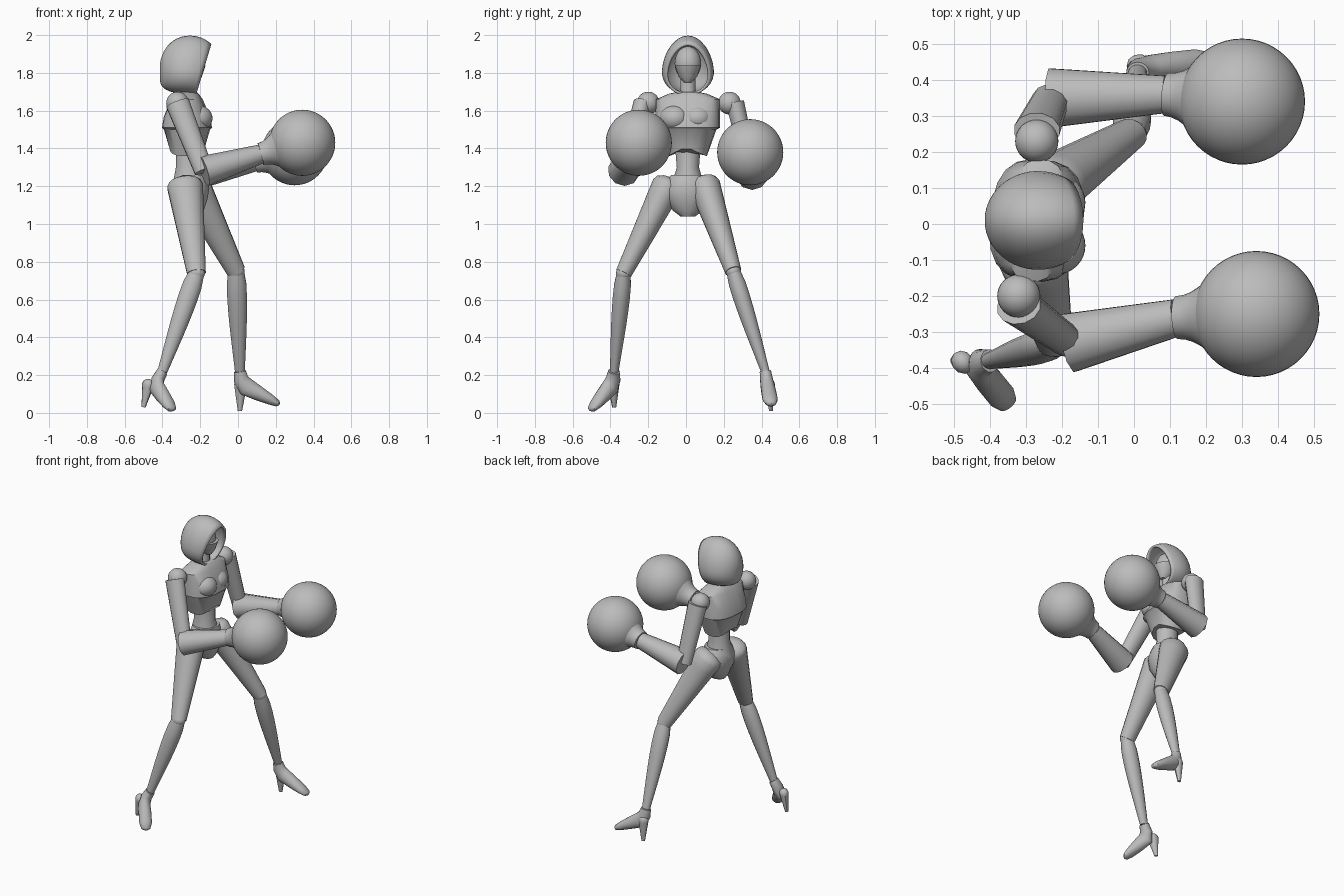
import bpy, bmesh, math
from mathutils import Vector

cube = bpy.data.objects.get("Cube")
if cube:
    bpy.data.objects.remove(cube)

shade = (0.5, 0.5, 0.5, 1)
grey = bpy.data.materials.new("plain_grey")
grey.use_nodes = True
grey.diffuse_color = shade
grey.node_tree.nodes["Principled BSDF"].inputs["Base Color"].default_value = shade
FORWARD, UP = Vector((1, 0, 0)), Vector((0, 0, 1))


def finish(name, bm, angle=40):
    bmesh.ops.recalc_face_normals(bm, faces=bm.faces)
    mesh = bpy.data.meshes.new(name)
    bm.to_mesh(mesh)
    bm.free()
    mesh.materials.append(grey)
    ob = bpy.data.objects.new(name, mesh)
    bpy.context.collection.objects.link(ob)
    bpy.ops.object.select_all(action='DESELECT')
    ob.select_set(True)
    bpy.context.view_layer.objects.active = ob
    bpy.ops.object.shade_smooth_by_angle(angle=math.radians(angle))
    return ob


def skin(bm, rings, open_end=False):
    for ring, following in zip(rings, rings[1:]):
        for i in range(len(ring)):
            j = (i + 1) % len(ring)
            bm.faces.new((ring[i], ring[j], following[j], following[i]))
    bm.faces.new(rings[0][::-1])
    if not open_end:
        bm.faces.new(rings[-1])


def rounded(value, power):
    return math.copysign(abs(value) ** power, value)


def loft(name, stations, hint=FORWARD, sides=16, power=1, notch=0):
    """Skin sections of (centre, side radius, depth radius) along a path."""
    bm = bmesh.new()
    centres = [Vector(station[0]) for station in stations]
    last = len(centres) - 1
    rings = []
    for k, (_, wide, deep) in enumerate(stations):
        along = (centres[min(k + 1, last)] - centres[max(k - 1, 0)]).normalized()
        across = along.cross(hint).normalized()
        front = across.cross(along)
        ring = []
        for i in range(sides):
            angle = math.tau * (i + 0.5) / sides
            u, v = rounded(math.cos(angle), power), rounded(math.sin(angle), power)
            point = centres[k] + across * wide * u + front * deep * v
            if k == 0:
                point += UP * notch * (1 - abs(u))
            ring.append(bm.verts.new(point))
        rings.append(ring)
    skin(bm, rings)
    return finish(name, bm)


def column(name, x, rows, hint=FORWARD, **options):
    """Upright loft from rows of (height, half width, half depth)."""
    return loft(name, [((x, 0.01, z), wide, deep) for z, wide, deep in rows], hint, **options)


def limb(name, start, end, thick, thin, bulge=0, flat=1.15, dome=0, hint=FORWARD, sides=16, steps=8):
    """Straight tapering limb with a muscle bulge and an optional domed start."""
    stations = []
    if dome:
        back = (start - end).normalized() * dome
        for t in (0.98, 0.85, 0.5):
            radius = thick * math.sqrt(1 - t * t)
            stations.append((start + back * t, radius, radius * flat))
    for k in range(steps + 1):
        t = k / steps
        radius = thick + (thin - thick) * t + bulge * math.sin(math.pi * t ** 0.6)
        stations.append((start.lerp(end, t), radius, radius * flat))
    return loft(name, stations, hint, sides)


def ball(name, centre, radii, segments=32):
    bm = bmesh.new()
    bmesh.ops.create_uvsphere(bm, u_segments=segments, v_segments=segments // 2, radius=1)
    for vert in bm.verts:
        vert.co = [c + v * r for c, v, r in zip(centre, vert.co, radii)]
    return finish(name, bm, 60)


# Hood: teardrop hoops, domed behind and above, squarer below, with a slanted open rim
bm = bmesh.new()
rings = []
hoops, points = 14, 32
for k in range(hoops + 1):
    f = k / hoops
    sweep = 0.12 + 2 * f
    size = math.sin(sweep)
    ring = []
    for i in range(points):
        angle = math.tau * i / points
        c, s = math.cos(angle), math.sin(angle)
        y = size * 0.137 * s * (1 - c / 10)
        z = 0.18 * size * c if c > 0 else 0.13 * size ** 0.4 * c
        x = -0.265 - 0.15 * math.cos(sweep) + 0.3 * z * f ** 3
        ring.append(bm.verts.new((x, 0.01 + y, 1.82 + z - 0.02 * f ** 6)))
    rings.append(ring)
skin(bm, rings, open_end=True)
hood = finish("hood", bm, 60)
wall = hood.modifiers.new("thickness", 'SOLIDIFY')
wall.thickness = 0.014
wall.offset = -1

# Head, mask and neck
ball("head", (-0.26, 0.01, 1.85), (0.07, 0.07, 0.09))
column("face_mask", -0.24, [(1.75, 0.02, 0.03), (1.78, 0.05, 0.05), (1.84, 0.07, 0.07)])
column("neck", -0.27, [(1.65, 0.05, 0.05), (1.7, 0.04, 0.04), (1.8, 0.04, 0.04)])

# Torso: chest shell with a notched lower hem, over waist and pelvis
turned = FORWARD - Vector((0, 0.1, 0))
column("chest", -0.27, [(1.36, 0.1, 0.09), (1.5, 0.15, 0.12), (1.51, 0.17, 0.13), (1.57, 0.17, 0.12),
                        (1.66, 0.17, 0.08), (1.69, 0.1, 0.06), (1.7, 0.05, 0.05)],
       turned, sides=20, power=0.75, notch=0.05)
for side in (-1, 1):
    ball("bust", (-0.215, side * 0.06, 1.56), (0.08, 0.08, 0.07))
column("waist", -0.26, [(1.2, 0.09, 0.09), (1.3, 0.06, 0.07), (1.42, 0.07, 0.07)])
column("pelvis", -0.25, [(1.04, 0.04, 0.05), (1.07, 0.08, 0.07), (1.13, 0.12, 0.09),
                         (1.19, 0.13, 0.1), (1.23, 0.11, 0.09), (1.26, 0.09, 0.08)])

# Joint positions of the fighting pose
pose = {
    "right": dict(hip=(-0.28, -0.1, 1.2), knee=(-0.22, -0.33, 0.74), ankle=(-0.4, -0.38, 0.22),
                  instep=(-0.44, -0.39, 0.15), toe=(-0.35, -0.5, 0.02), heel=(-0.5, -0.38, 0.03),
                  shoulder=(-0.32, -0.2, 1.64), elbow=(-0.18, -0.33, 1.28),
                  wrist=(0.12, -0.26, 1.37), fist=(0.34, -0.25, 1.43)),
    "left": dict(hip=(-0.24, 0.1, 1.2), knee=(-0.01, 0.25, 0.75), ankle=(0.01, 0.42, 0.22),
                 instep=(0.02, 0.43, 0.15), toe=(0.21, 0.45, 0.05), heel=(0.01, 0.45, 0.01),
                 shoulder=(-0.27, 0.23, 1.64), elbow=(-0.23, 0.35, 1.26),
                 wrist=(0.09, 0.36, 1.33), fist=(0.3, 0.34, 1.38)),
}

for side, joints in pose.items():
    at = {joint: Vector(place) for joint, place in joints.items()}

    # Leg
    limb(side + "_thigh", at["hip"], at["knee"], 0.084, 0.044, dome=0.05)
    ball(side + "_knee", at["knee"], (0.045, 0.04, 0.04))
    limb(side + "_shin", at["knee"], at["ankle"], 0.037, 0.023, bulge=0.013)

    # High-heeled shoe
    ankle, instep, toe, heel = (at[joint] for joint in ("ankle", "instep", "toe", "heel"))
    reach = toe - instep
    loft(side + "_shoe", [(ankle, 0.03, 0.032), (ankle.lerp(instep, 0.6), 0.034, 0.04),
                          (instep + reach * 0.12, 0.037, 0.05), (instep + reach * 0.45, 0.04, 0.04),
                          (instep + reach * 0.8, 0.04, 0.028), (toe, 0.028, 0.018),
                          (toe + reach * 0.05, 0.01, 0.007)], reach + UP * 0.3)
    heel_top = heel.lerp(instep, 0.4)
    heel_top.z = instep.z
    limb(side + "_heel", heel_top, heel, 0.03, 0.01, dome=0.03, hint=reach, sides=10)

    # Arm
    outward = Vector((0, math.copysign(0.03, at["fist"].y), 0))
    ball(side + "_shoulder", at["shoulder"], [0.06] * 3)
    limb(side + "_upper_arm", at["shoulder"] + outward, at["elbow"], 0.05, 0.04, flat=1.3, sides=12)
    limb(side + "_forearm", at["elbow"], at["wrist"], 0.086, 0.054, flat=0.95, hint=UP, sides=10)

    # Round glove with a flared cuff
    cuff = [(at["wrist"].lerp(at["fist"], f), 0.06 + 0.26 * f * f, 0.06 + 0.26 * f * f)
            for f in (0, 0.1, 0.2, 0.3, 0.4)]
    loft(side + "_cuff", cuff, UP, 24)
    ball(side + "_glove", at["fist"], [0.175] * 3, 48)
